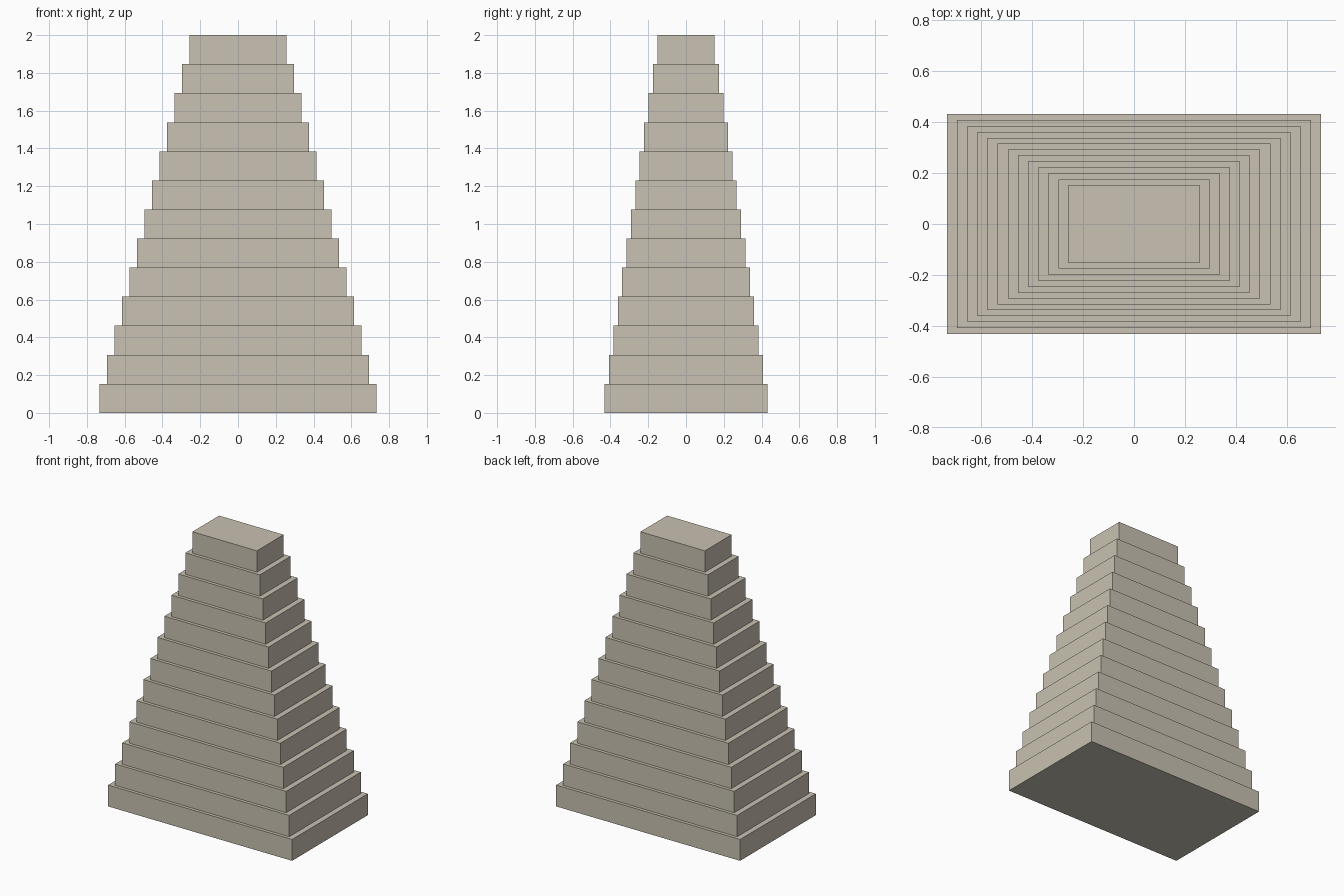
import bpy

cube = bpy.data.objects.get("Cube")
if cube:
    bpy.data.objects.remove(cube, do_unlink=True)

# Single stone colour
STONE = (0.584, 0.539, 0.445, 1.0)
stone = bpy.data.materials.new("pale_stone")
stone.use_nodes = True
stone.diffuse_color = STONE
bsdf = next(n for n in stone.node_tree.nodes if n.type == "BSDF_PRINCIPLED")
bsdf.inputs["Base Color"].default_value = STONE

TIERS = 13
HEIGHT = 2.0 / TIERS
BASE = (1.466, 0.862)   # full width and depth of the lowest tier
TOP = (0.514, 0.304)    # full width and depth of the highest tier


def add_tier(index):
    """One rectangular slab, shrinking evenly towards the top."""
    t = index / (TIERS - 1)
    width, depth = (b + (a - b) * t for a, b in zip(TOP, BASE))
    bpy.ops.mesh.primitive_cube_add(size=1, location=(0, 0, (index + 0.5) * HEIGHT))
    tier = bpy.context.object
    tier.name = f"tier_{index + 1}"
    tier.scale = (width, depth, HEIGHT)
    bpy.ops.object.transform_apply(location=False, rotation=False, scale=True)
    tier.data.materials.append(stone)


# Stepped tower
for i in range(TIERS):
    add_tier(i)
